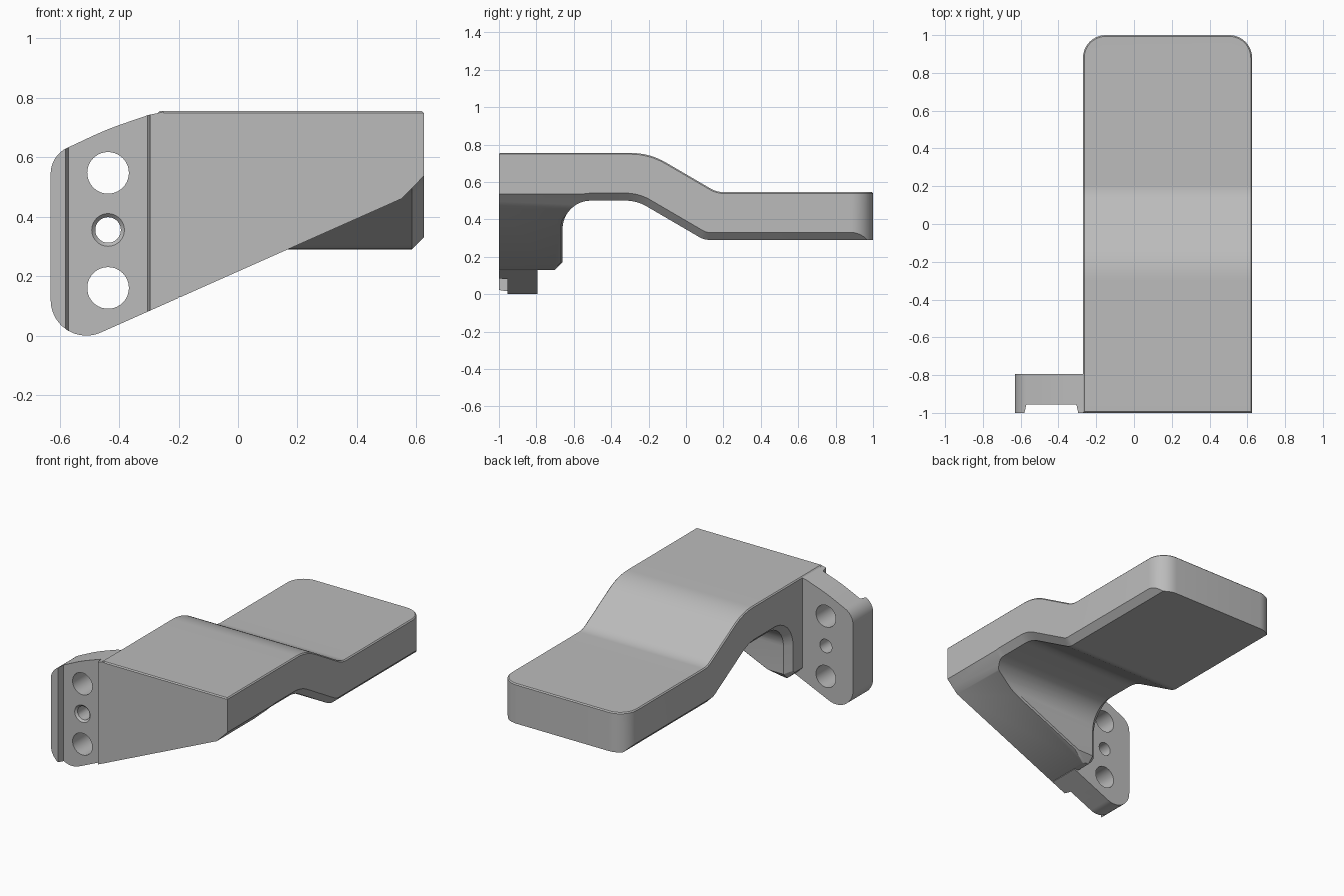
import bpy
import bmesh
import math
from mathutils import Vector

cube = bpy.data.objects.get("Cube")
if cube:
    bpy.data.objects.remove(cube, do_unlink=True)

grey = bpy.data.materials.new("plain grey")
grey.use_nodes = True
grey.diffuse_color = (0.5, 0.5, 0.5, 1)
grey.node_tree.nodes["Principled BSDF"].inputs["Base Color"].default_value = (0.5, 0.5, 0.5, 1)


def rounded_path(corners, steps=8):
    """Open 2D path; a third value in a corner is its fillet's tangent length."""
    path = []
    for i, corner in enumerate(corners):
        p = Vector(corner[:2])
        if len(corner) < 3:
            path.append(p)
            continue
        t = corner[2]
        a = (Vector(corners[i - 1][:2]) - p).normalized()
        b = (Vector(corners[i + 1][:2]) - p).normalized()
        half = math.acos(a.dot(b)) / 2
        centre = p + (a + b).normalized() * t / math.cos(half)
        radius = t * math.tan(half)
        for k in range(steps + 1):
            point = (p + a * t).lerp(p + b * t, k / steps)
            path.append(centre + (point - centre).normalized() * radius)
    return path


def offset_left(path, distance):
    """Shift an open path to its left with mitred corners."""
    result = []
    for i, p in enumerate(path):
        before = (p - path[i - 1]).normalized() if i else None
        after = (path[i + 1] - p).normalized() if i < len(path) - 1 else None
        d1, d2 = before or after, after or before
        n1, n2 = Vector((-d1.y, d1.x)), Vector((-d2.y, d2.x))
        result.append(p + (n1 + n2) * distance / (1 + n1.dot(n2)))
    return result


def loft(name, sections):
    """Skin a row of equal 3D sections and cap both ends."""
    bm = bmesh.new()
    rings = [[bm.verts.new(p) for p in section] for section in sections]
    for r, s in zip(rings, rings[1:]):
        for i in range(len(r)):
            j = (i + 1) % len(r)
            bm.faces.new((r[i], r[j], s[j], s[i]))
    bm.faces.new(rings[0])
    bm.faces.new(rings[-1])
    bmesh.ops.recalc_face_normals(bm, faces=bm.faces)
    mesh = bpy.data.meshes.new(name)
    bm.to_mesh(mesh)
    bm.free()
    mesh.materials.append(grey)
    obj = bpy.data.objects.new(name, mesh)
    bpy.context.collection.objects.link(obj)
    return obj


def prism_y(name, outline, y0, y1):
    return loft(name, [[(x, y, z) for x, z in outline] for y in (y0, y1)])


def prism_z(name, outline, z0, z1):
    return loft(name, [[(x, y, z) for x, y in outline] for z in (z0, z1)])


def circle(x, z, radius, count=40):
    turn = [2 * math.pi * i / count for i in range(count)]
    return [(x + radius * math.cos(a), z + radius * math.sin(a)) for a in turn]


def cut(obj, cutter):
    cutter.hide_render = True
    mod = obj.modifiers.new("cut", "BOOLEAN")
    mod.operation = "DIFFERENCE"
    mod.solver = "EXACT"
    mod.object = cutter
    bpy.context.view_layer.objects.active = obj
    bpy.ops.object.modifier_apply(modifier=mod.name)
    bpy.data.objects.remove(cutter, do_unlink=True)


def bevel_where(obj, width, rule):
    """Chamfer the edges whose two faces match the rule in either order."""
    bm = bmesh.new()
    bm.from_mesh(obj.data)
    bm.normal_update()
    edges = []
    for e in bm.edges:
        if len(e.link_faces) == 2:
            f, g = e.link_faces
            if rule(e, f.normal, g.normal) or rule(e, g.normal, f.normal):
                edges.append(e)
    bmesh.ops.bevel(bm, geom=edges, offset=width, segments=1, profile=0.5,
                    affect="EDGES", clamp_overlap=True)
    bm.to_mesh(obj.data)
    bm.free()


LEFT, RIGHT = -0.27, 0.625
CHAMFER = 0.04


def diagonal(x):
    return 0.015 + 0.445 * (x + 0.45)


# Stepped arm with the arched rib under its front, chamfered along both sides
under = rounded_path([(-1, 0.13), (-0.70, 0.13), (-0.66, 0.17), (-0.66, 0.5, 0.15),
                      (-0.263, 0.5, 0.06), (0.097, 0.29, 0.03), (1, 0.29)])
top = rounded_path([(1, 0.545), (0.165, 0.545, 0.04), (-0.195, 0.755, 0.1), (-1, 0.755)])
inner = offset_left(under, CHAMFER)
sections = [(LEFT, inner), (LEFT + CHAMFER, under), (RIGHT - CHAMFER, under), (RIGHT, inner)]
arm = loft("stepped_arm", [[(x, y, z) for y, z in low + top] for x, low in sections])

# Slanted lower edge of the rib
wedge = [(-0.4, diagonal(-0.4)), (0.55, diagonal(0.55)), (0.75, 0.663), (0.75, -0.2), (-0.4, -0.2)]
cut(arm, prism_y("wedge_cutter", wedge, -1.1, -0.45))
bevel_where(arm, CHAMFER, lambda e, n, m: n.x > 0.3 and n.z < -0.85 and abs(n.y) < 0.01
            and abs(m.x) < 0.01 and m.y > 0.1
            and (e.verts[0].co.z + e.verts[1].co.z) / 2 < 0.44)

# Rounded back corners
R = 0.12
for side, edge in ((-1, LEFT), (1, RIGHT)):
    cx = edge - side * R
    arc = [(cx + side * R * math.cos(a), 1 - R + R * math.sin(a))
           for a in (math.pi / 2 * k / 10 for k in range(11))]
    outside = edge + side * 0.1
    cut(arm, prism_z("corner_cutter", [(outside, 1 - R)] + arc + [(cx, 1.1), (outside, 1.1)], 0, 1))

# Chamfer around the top
bevel_where(arm, 0.02, lambda e, n, m: n.z > 0.5 and abs(m.z) < 0.1)

# Mounting plate at the front
outline = rounded_path([(-0.2, diagonal(-0.2)), (-0.484, 0, 0.025), (-0.63, 0, 0.118),
                        (-0.63, 0.605, 0.06), (-0.44, 0.694, 0.06), (-0.3, 0.742),
                        (-0.25, 0.752), (-0.25, 0.7), (-0.2, 0.7)])
plate = prism_y("mounting_plate", outline, -1, -0.795)

# Shallow front recess between the lip and the arm
recess = [(-0.582, -1.01), (-0.57, -0.955), (-0.305, -0.955), (-0.293, -1.01)]
cut(plate, prism_z("recess_cutter", recess, -0.1, 0.9))

# Two bolt holes and a countersunk centre hole
HOLE_X = -0.437
for z, radius in ((0.16, 0.07), (0.355, 0.043), (0.547, 0.07)):
    cut(plate, prism_y("hole_cutter", circle(HOLE_X, z, radius), -1.1, -0.7))
sink = [(-0.965, 0.065), (-0.94, 0.04)]
cut(plate, loft("sink_cutter", [[(x, y, z) for x, z in circle(HOLE_X, 0.355, r)] for y, r in sink]))

# Smooth the curved faces, keep the edges sharp
for obj in (arm, plate):
    bpy.ops.object.select_all(action="DESELECT")
    obj.select_set(True)
    bpy.context.view_layer.objects.active = obj
    bpy.ops.object.shade_smooth_by_angle(angle=math.radians(25))
